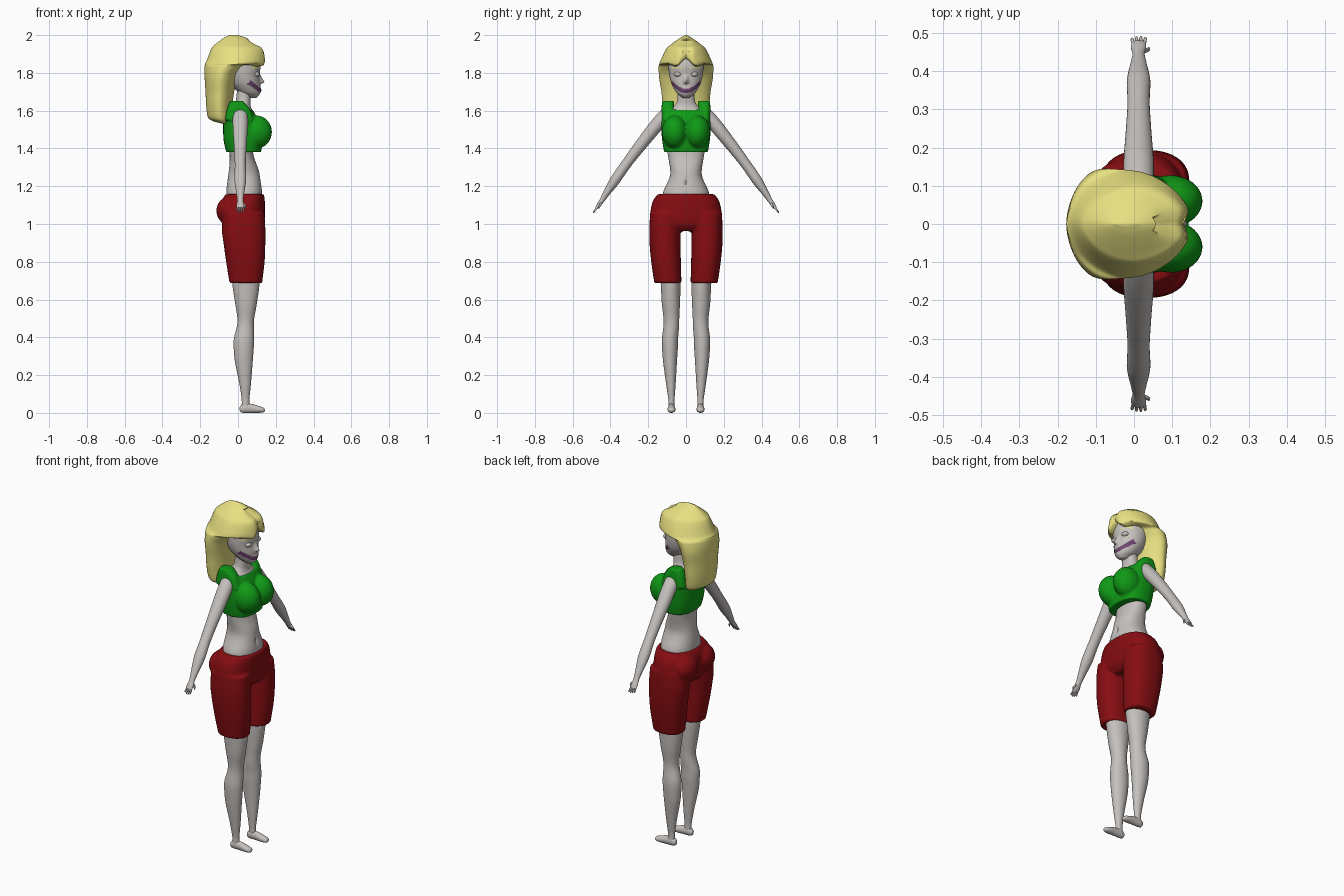
import bpy, bmesh, math
from mathutils import Vector, Matrix

if "Cube" in bpy.data.objects:
    bpy.data.objects.remove(bpy.data.objects["Cube"])

X, Y, Z = Vector((1, 0, 0)), Vector((0, 1, 0)), Vector((0, 0, 1))


def material(name, rgb):
    m = bpy.data.materials.new(name)
    m.diffuse_color = (*rgb, 1)
    m.use_nodes = True
    m.node_tree.nodes["Principled BSDF"].inputs["Base Color"].default_value = m.diffuse_color
    return m


SKIN = material("pale grey skin", (0.56, 0.53, 0.51))
BLOND = material("pale yellow", (0.80, 0.74, 0.22))
GREEN = material("green cloth", (0.005, 0.32, 0.008))
RED = material("dark red cloth", (0.24, 0.004, 0.006))
PURPLE = material("dull purple", (0.16, 0.06, 0.16))


def smooth_keys(keys, steps):
    """Monotone cubic interpolation of every channel, so sizes never overshoot."""
    def slope(i, c):
        if i == 0 or i == len(keys) - 1:
            j = min(i, len(keys) - 2)
            return keys[j + 1][c] - keys[j][c]
        a, b = keys[i][c] - keys[i - 1][c], keys[i + 1][c] - keys[i][c]
        if a * b <= 0:
            return 0
        return math.copysign(min(abs(a + b) / 2, 2 * abs(a), 2 * abs(b)), a)
    out = []
    for i in range(len(keys) - 1):
        for s in range(steps):
            t = s / steps
            row = []
            for c in range(len(keys[0])):
                p, q, m, k = keys[i][c], keys[i + 1][c], slope(i, c), slope(i + 1, c)
                row.append((2*t**3 - 3*t*t + 1)*p + (t**3 - 2*t*t + t)*m
                           + (3*t*t - 2*t**3)*q + (t**3 - t*t)*k)
            out.append(row)
    return out + [list(keys[-1])]


def loft(bm, keys, u=X, v=Y, n=2.0, sides=32, steps=6):
    """Closed tube through rings (cx, cy, cz, ru, rv), superellipse power n."""
    rings = []
    for cx, cy, cz, ru, rv in smooth_keys(keys, steps):
        ring = []
        for i in range(sides):
            a = 2 * math.pi * i / sides
            c, s = math.cos(a), math.sin(a)
            pc = math.copysign(abs(c) ** (2 / n), c)
            ps = math.copysign(abs(s) ** (2 / n), s)
            ring.append(bm.verts.new(Vector((cx, cy, cz)) + u * ru * pc + v * rv * ps))
        rings.append(ring)
    for a, b in zip(rings, rings[1:]):
        for i in range(sides):
            j = (i + 1) % sides
            bm.faces.new((a[i], a[j], b[j], b[i]))
    bm.faces.new(rings[0][::-1])
    bm.faces.new(rings[-1])


def body(rows, y=0.0):
    """Rows (z, back x, front x, half width) to loft keys."""
    return [((a + b) / 2, y, z, (b - a) / 2, w) for z, a, b, w in rows]


def limb(rows, s):
    """Rows (z, back x, front x, inner y, outer y) to loft keys on side s."""
    return [((a + b) / 2, s * (i + o) / 2, z, (b - a) / 2, (o - i) / 2)
            for z, a, b, i, o in rows]


def ball(bm, centre, size):
    bmesh.ops.create_uvsphere(bm, u_segments=24, v_segments=16, radius=1,
                              matrix=Matrix.Translation(centre) @ Matrix.Diagonal((*size, 1)))


def finish(bm, name, mats, voxel=0, smoothing=4):
    bmesh.ops.recalc_face_normals(bm, faces=bm.faces)
    for f in bm.faces:
        f.smooth = True
    me = bpy.data.meshes.new(name)
    bm.to_mesh(me)
    bm.free()
    me.set_sharp_from_angle(angle=math.radians(50))
    for m in mats:
        me.materials.append(m)
    ob = bpy.data.objects.new(name, me)
    bpy.context.collection.objects.link(ob)
    if voxel:  # fuse overlapping volumes into one soft surface
        r = ob.modifiers.new("fuse", 'REMESH')
        r.mode, r.voxel_size, r.use_smooth_shade = 'VOXEL', voxel, True
        s = ob.modifiers.new("soften", 'SMOOTH')
        s.factor, s.iterations = 0.5, smoothing
    return ob


# Torso and neck, with a navel dent
bm = bmesh.new()
loft(bm, body([(1.10, -.06, .12, .125), (1.16, -.062, .128, .122), (1.27, -.05, .113, .083),
               (1.38, -.045, .08, .098), (1.52, -.06, .08, .115), (1.59, -.052, .078, .105),
               (1.62, -.035, .068, .068), (1.65, -.012, .066, .048), (1.71, -.005, .07, .042)]),
     n=2.2, sides=80, steps=10)
for vert in bm.verts:
    p = vert.co
    if p.x > 0.05 and p.z < 1.4:
        p.x -= 0.012 * math.exp(-(p.y / .008) ** 2 - ((p.z - 1.215) / .02) ** 2)
finish(bm, "torso", [SKIN])

# Head with nose, painted lips and brows
bm = bmesh.new()
loft(bm, body([(1.668, .05, .098, .018), (1.682, .03, .112, .036), (1.70, .0, .117, .054),
               (1.74, -.04, .118, .076), (1.785, -.06, .114, .088), (1.84, -.08, .118, .092),
               (1.90, -.08, .10, .082), (1.945, -.03, .05, .04)]), sides=112, steps=12)
for vert in bm.verts:
    p = vert.co
    if p.x > 0.06:  # nose and lips pushed out
        taper = max(0, 1 - abs(p.z - 1.752) / (.045 if p.z > 1.752 else .014))
        p.x += 0.024 * taper * math.exp(-(p.y / .012) ** 2)
        p.x += 0.006 * math.exp(-(p.y / .03) ** 2 - ((p.z - 1.708) / .012) ** 2)
for f in bm.faces:
    c = f.calc_center_median()
    if c.x > 0.03 and abs(c.y) < .076 and abs(c.z - 1.705 - 8 * c.y ** 2) < .0115:
        f.material_index = 1
    if c.x > 0.03 and .02 < abs(c.y) < .078 and abs(c.z - 1.828 + 2 * (abs(c.y) - .045) ** 2) < .004:
        f.material_index = 2
finish(bm, "head", [SKIN, PURPLE, BLOND])

bm = bmesh.new()
for s in (1, -1):
    ball(bm, (.097, s * .042, 1.793), (.017, .021, .014))
finish(bm, "eyes", [SKIN])

# Hair: long back, cap and parted fringe in one shell
bm = bmesh.new()
loft(bm, body([(1.535, -.13, -.045, .06), (1.55, -.158, -.033, .105), (1.62, -.168, -.03, .122),
               (1.70, -.172, -.02, .130), (1.78, -.177, .0, .143), (1.825, -.177, .035, .145),
               (1.84, -.175, .06, .144), (1.852, -.173, .15, .140), (1.925, -.143, .143, .106),
               (1.95, -.122, .108, .08), (1.985, -.075, .045, .032), (2.0, -.045, .0, .004)]),
     n=1.8, sides=64, steps=5)
for vert in bm.verts:
    p = vert.co
    if p.z < 1.62:  # lower edge slopes down to the front
        p.z -= (p.x + .1) * .25 * (1.62 - p.z) / .085
    if p.x > .06:  # parting notch and drooping fringe tips
        w = max(0, 1 - abs(p.y) / .04)
        p.x -= .022 * w
        if p.z < 1.9:
            p.z += .03 * w - .012 * math.exp(-((abs(p.y) - .055) / .02) ** 2)
finish(bm, "hair", [BLOND])

# Crop top: band, bust and straps
bm = bmesh.new()
loft(bm, body([(1.38, -.062, .122, .116), (1.45, -.077, .13, .127), (1.55, -.077, .105, .134),
               (1.605, -.062, .078, .126)]), n=2.5)
for s in (1, -1):
    ball(bm, (.096, s * .06, 1.487), (.084, .068, .088))
    loft(bm, limb([(1.55, -.07, .085, .06, .13), (1.61, -.058, .062, .062, .13),
                   (1.652, -.04, .025, .064, .126)], s), n=3)
finish(bm, "crop_top", [GREEN], .006)

# Shorts: pelvis, seat and two legs
bm = bmesh.new()
loft(bm, body([(.962, -.05, .11, .11), (1.0, -.08, .137, .175), (1.06, -.09, .143, .188),
               (1.12, -.085, .142, .176), (1.158, -.066, .138, .150)]), n=2.4)
for s in (1, -1):
    ball(bm, (-.035, s * .078, 1.07), (.08, .088, .08))
    loft(bm, limb([(.687, -.045, .128, .024, .168), (.80, -.063, .141, .027, .184),
                   (.90, -.077, .145, .029, .193), (.97, -.085, .145, .028, .194),
                   (1.06, -.08, .14, .02, .19)], s), n=2.3)
finish(bm, "shorts", [RED], .007)

# Legs and feet
for s, side in ((1, "left"), (-1, "right")):
    bm = bmesh.new()
    loft(bm, limb([(.75, -.03, .115, .03, .14), (.69, -.03, .114, .028, .134),
                   (.58, -.015, .10, .032, .128), (.48, -.003, .084, .036, .118),
                   (.38, -.023, .085, .042, .128), (.30, -.02, .08, .046, .124),
                   (.15, .008, .068, .055, .105), (.06, .02, .06, .061, .093),
                   (.025, .018, .062, .061, .094)], s))
    finish(bm, side + "_leg", [SKIN])
    bm = bmesh.new()
    y = s * .077
    loft(bm, [(.008, y, .022, .004, .006), (.014, y, .022, .014, .017), (.035, y, .025, .018, .025),
              (.07, y, .024, .019, .024), (.105, y, .019, .021, .019), (.13, y, .016, .018, .014),
              (.139, y, .015, .012, .009), (.142, y, .015, .003, .003)], u=Y, v=Z, sides=24, steps=4)
    finish(bm, side + "_foot", [SKIN])

    # Arm with hand, fingers and thumb
    bm = bmesh.new()
    across = Vector((0, s * .82, .57))
    arm = [(.085, 1.60, .03, .022), (.105, 1.58, .04, .036), (.15, 1.53, .04, .036),
           (.25, 1.405, .033, .031), (.32, 1.312, .029, .027), (.37, 1.24, .031, .027),
           (.42, 1.165, .021, .018), (.445, 1.125, .016, .013), (.462, 1.10, .020, .011),
           (.475, 1.083, .018, .007)]
    loft(bm, [(.012, s * y, z, a, b) for y, z, a, b in arm], v=across, sides=28)
    for i, reach in enumerate((.8, .95, 1, .9)):
        x0, x1 = -.001 + i * .009, -.005 + i * .0115
        loft(bm, [(x0, s * .468, 1.09, .005, .005),
                  (x1, s * (.468 + .02 * reach), 1.09 - .026 * reach, .004, .004),
                  (x1, s * (.468 + .023 * reach), 1.09 - .031 * reach, .0015, .0015)],
             v=across, sides=8, steps=3)
    loft(bm, [(.02, s * .45, 1.115, .007, .007), (.036, s * .456, 1.098, .006, .006),
              (.039, s * .462, 1.082, .002, .002)], v=across, sides=8, steps=3)
    finish(bm, side + "_arm", [SKIN])
